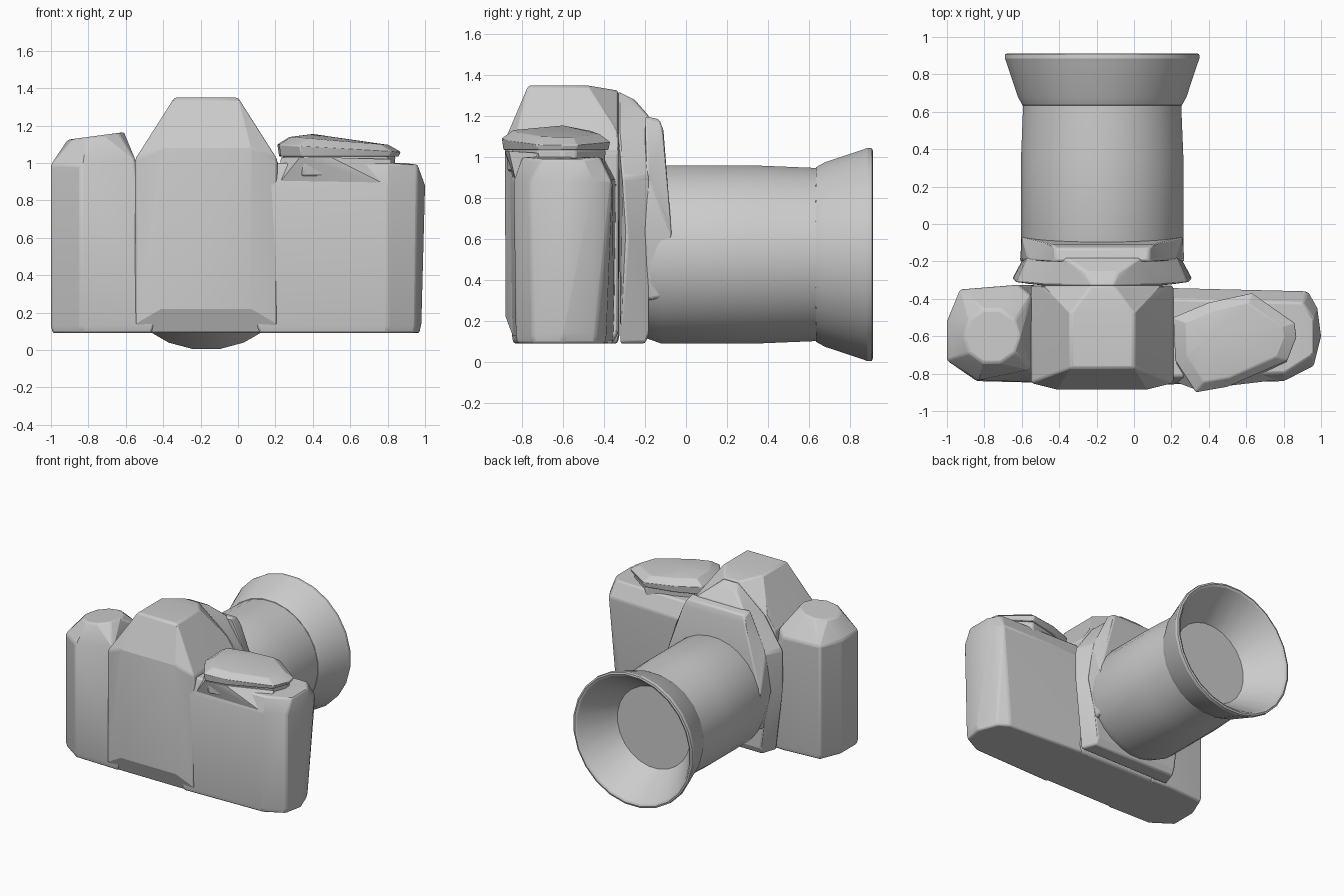
import bpy, bmesh, math
from mathutils import Vector

cube = bpy.data.objects.get("Cube")
if cube:
    bpy.data.objects.remove(cube, do_unlink=True)

grey = bpy.data.materials.new("plain grey")
grey.use_nodes = True
COLOUR = (0.6, 0.6, 0.6, 1)
grey.diffuse_color = COLOUR
grey.node_tree.nodes["Principled BSDF"].inputs["Base Color"].default_value = COLOUR

AXIS_X, AXIS_Z = -0.17, 0.525   # lens axis


def finish(bm, name, bevel=0.0, angle=20):
    bmesh.ops.recalc_face_normals(bm, faces=bm.faces)
    mesh = bpy.data.meshes.new(name)
    bm.to_mesh(mesh)
    bm.free()
    mesh.materials.append(grey)
    obj = bpy.data.objects.new(name, mesh)
    bpy.context.collection.objects.link(obj)
    bpy.ops.object.select_all(action='DESELECT')
    obj.select_set(True)
    bpy.context.view_layer.objects.active = obj
    bpy.ops.object.shade_smooth_by_angle(angle=math.radians(angle))
    if bevel:
        mod = obj.modifiers.new("soft edges", 'BEVEL')
        mod.width = bevel
        mod.segments = 2
        mod.limit_method = 'ANGLE'
        mod.angle_limit = math.radians(25)
    return obj


def hull(name, points, bevel=0.012):
    """Chunky faceted solid wrapped round a few corner points."""
    bm = bmesh.new()
    for p in points:
        bm.verts.new(p)
    res = bmesh.ops.convex_hull(bm, input=bm.verts)
    loose = {v for v in res["geom_interior"] + res["geom_unused"]
             if isinstance(v, bmesh.types.BMVert)}
    bmesh.ops.delete(bm, geom=list(loose), context='VERTS')
    bmesh.ops.dissolve_limit(bm, angle_limit=math.radians(2),
                             verts=bm.verts, edges=bm.edges)
    return finish(bm, name, bevel)


def layer(plan, z, scale=1.0):
    """A plan outline at height z, scaled about its middle."""
    mid = sum((Vector(p) for p in plan), Vector((0, 0))) / len(plan)
    return [(*(mid + (Vector(p) - mid) * scale), z) for p in plan]


def mirrored(points):
    """Points given as offset from the lens axis, repeated on both sides."""
    return [(AXIS_X + s * x, y, z) for x, y, z in points for s in (-1, 1)]


def lathe(name, profile, sides, angle):
    """Closed (radius, y) profile turned about the lens axis."""
    bm = bmesh.new()
    rings = []
    for r, y in profile:
        rings.append([bm.verts.new((AXIS_X + r * math.cos(a), y, AXIS_Z + r * math.sin(a)))
                      for a in (math.tau * (i + 0.5) / sides for i in range(sides))])
    for a, b in zip(rings, rings[1:]):
        for i in range(sides):
            j = (i + 1) % sides
            bm.faces.new((a[i], a[j], b[j], b[i]))
    bm.faces.new(rings[0])
    bm.faces.new(rings[-1])
    return finish(bm, name, 0, angle)


# Left end of the body with its domed top
left_plan = [(-1, -0.73), (-0.84, -0.84), (-0.45, -0.85), (-0.45, -0.33),
             (-0.62, -0.325), (-0.93, -0.35), (-1, -0.52)]
left_top = [(-0.55, -0.78), (-0.55, -0.38), (-0.84, -0.83), (-0.93, -0.38)]
dome = [(-0.76 + 0.15 * math.cos(a), -0.6 + 0.15 * math.sin(a),
         1.145 + 0.02 * math.cos(a)) for a in (math.tau * i / 10 for i in range(10))]
hull("left_body", layer(left_plan, 0.09, 0.96) + layer(left_plan, 0.13)
     + [(x, y, 0.99) for x, y in left_plan if x < -0.5]
     + [(x, y, 1.02) for x, y in left_top[:2]] + dome)

# Right end of the body, its rear face leaning in toward the base
right_plan = [(0.1, -0.86), (0.8, -0.84), (0.96, -0.76), (1, -0.6),
              (0.98, -0.45), (0.93, -0.36), (0.1, -0.34)]
right_base = [(0.1, -0.85), (0.8, -0.83), (0.95, -0.75), (0.98, -0.6),
              (0.92, -0.44), (0.84, -0.39), (0.1, -0.35)]
hull("right_body", layer(right_base, 0.09, 0.97) + layer(right_base, 0.13)
     + layer(right_plan, 0.88) + [(0.15, -0.82, 1.0), (0.8, -0.8, 1.0), (0.96, -0.7, 0.99),
                                  (0.96, -0.5, 0.99), (0.9, -0.42, 1.0), (0.15, -0.4, 1.0)])

# Control pod on the right shoulder, overhanging the face
pod_plan = [(0.21, -0.5), (0.22, -0.73), (0.33, -0.9), (0.5, -0.87), (0.82, -0.73),
            (0.87, -0.6), (0.86, -0.53), (0.63, -0.37), (0.4, -0.42)]
hull("pod_neck", layer(pod_plan, 0.93, 0.9) + layer(pod_plan, 1.04, 0.92))
hull("overhang", [(0.21, -0.84, 0.88), (0.8, -0.83, 0.88), (0.23, -0.72, 1.03), (0.33, -0.885, 1.03),
                  (0.5, -0.865, 1.03), (0.82, -0.72, 1.02), (0.21, -0.7, 0.88), (0.8, -0.7, 0.88)], 0)
hull("control_pod", layer(pod_plan, 1.035, 0.97)
     + [(x, y, 1.1 - 0.06 * (x - 0.2)) for x, y in pod_plan]
     + [(x, y, z + 0.145 - 0.08 * (x - 0.21)) for x, y, z in layer(pod_plan, 1.0, 0.8)]
     + [(0.4, -0.6, 1.155)], 0.006)

# Central housing and the sloped finder hump
hull("centre_body", mirrored([
    (0.36, -0.83, 0.09), (0.36, -0.36, 0.09), (0.38, -0.85, 0.14), (0.24, -0.88, 0.22),
    (0.38, -0.33, 0.14), (0.38, -0.85, 1.02), (0.38, -0.33, 1.02), (0.24, -0.885, 1.08),
    (0.17, -0.77, 1.35), (0.17, -0.48, 1.35), (0.06, -0.33, 1.325), (0.31, -0.33, 1.12)]))

# Rear housing that carries the lens
hull("mount_housing", mirrored([
    (0.06, -0.33, 1.32), (0.3, -0.33, 1.12), (0.46, -0.31, 0.9), (0.48, -0.29, 0.6),
    (0.4, -0.32, 0.09), (0.36, -0.2, 0.09), (0.09, -0.25, 1.28), (0.2, -0.18, 1.2),
    (0.4, -0.18, 0.9), (0.42, -0.18, 0.6), (0.36, -0.18, 0.14)]))
hull("mount_plate", mirrored([
    (0.25, -0.2, 1.2), (0.25, -0.13, 1.185), (0.27, -0.11, 1.13), (0.4, -0.19, 0.9),
    (0.43, -0.07, 0.63), (0.44, -0.2, 0.6), (0.38, -0.19, 0.3), (0.38, -0.08, 0.32)]))

# Lens barrel
lathe("lens_barrel", [(0.3, -0.25), (0.41, -0.2), (0.437, -0.12), (0.437, 0.35),
                      (0.425, 0.64)], 28, 25)

# Flared hood rim, and the faceted funnel inside it
lathe("lens_hood", [(0.41, 0.63), (0.43, 0.635), (0.455, 0.68), (0.515, 0.86),
                    (0.525, 0.885), (0.523, 0.908), (0.51, 0.912), (0.495, 0.905),
                    (0.32, 0.645)], 24, 25)
